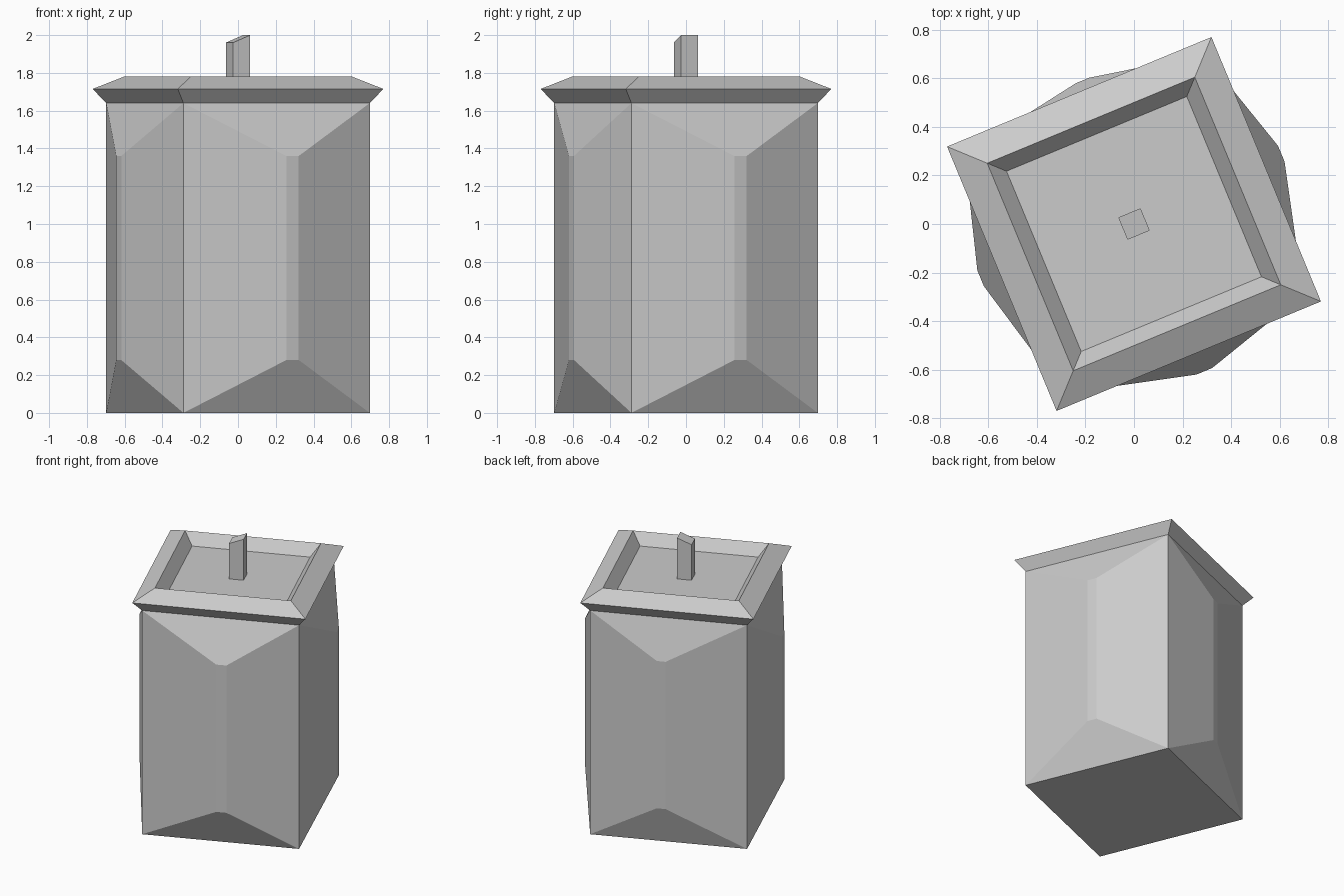
import bpy
import math

if "Cube" in bpy.data.objects:
    bpy.data.objects.remove(bpy.data.objects["Cube"])

TURN = math.radians(67.5)  # azimuth of the first corner


def square(r, z):
    """Four corners of the turned square, counter-clockwise."""
    zs = z if isinstance(z, (list, tuple)) else [z] * 4
    return [(r * math.cos(TURN + i * math.pi / 2),
             r * math.sin(TURN + i * math.pi / 2), zs[i]) for i in range(4)]


def make(name, verts, faces):
    mesh = bpy.data.meshes.new(name)
    mesh.from_pydata(verts, [], faces)
    mesh.update()
    obj = bpy.data.objects.new(name, mesh)
    bpy.context.collection.objects.link(obj)
    return obj


def loft(name, rings):
    """Join square rings from bottom to top and cap the last one."""
    verts = [v for r in rings for v in square(*r)]
    faces = []
    for k in range(len(rings) - 1):
        for i in range(4):
            j = (i + 1) % 4
            faces.append((4*k + i, 4*k + j, 4*k + 4 + j, 4*k + 4 + i))
    top = 4 * (len(rings) - 1)
    faces.append((top, top + 1, top + 2, top + 3))
    return make(name, verts, faces)


# Body: square bin, each side pushed out to a narrow upright ridge
verts = square(0.755, 0) + square(0.755, 1.64)
faces = [(3, 2, 1, 0)]
# per side (back, left, front, right): distance out, ridge start, ridge end
sides = [(0.627, -0.06, 0.0), (0.669, -0.07, 0.0),
         (0.671, 0.0, 0.07), (0.671, 0.0, 0.07)]
for i, (out, t0, t1) in enumerate(sides):
    a = TURN + math.pi / 4 + i * math.pi / 2
    c, s = math.cos(a), math.sin(a)
    n = len(verts)
    for z in (0.28, 1.36):
        for t in (t0, t1):
            verts.append((out * c - t * s, out * s + t * c, z))
    j = (i + 1) % 4
    faces += [(i, j, n + 1, n),              # lower slope
              (n + 2, n + 3, 4 + j, 4 + i),  # upper slope
              (i, n, n + 2, 4 + i),          # panel before the ridge
              (n + 1, j, 4 + j, n + 3),      # panel after the ridge
              (n, n + 1, n + 3, n + 2)]      # ridge strip
make("body", verts, faces)

# Lid: flared rim sloping in to a shallow recessed floor
loft("lid", [(0.755, 1.64), (0.833, 1.715), (0.654, 1.78), (0.568, 1.70)])

# Handle post with a slanted top
loft("handle_post", [(0.07, 1.70), (0.07, [2.0, 1.96, 1.96, 2.0])])
